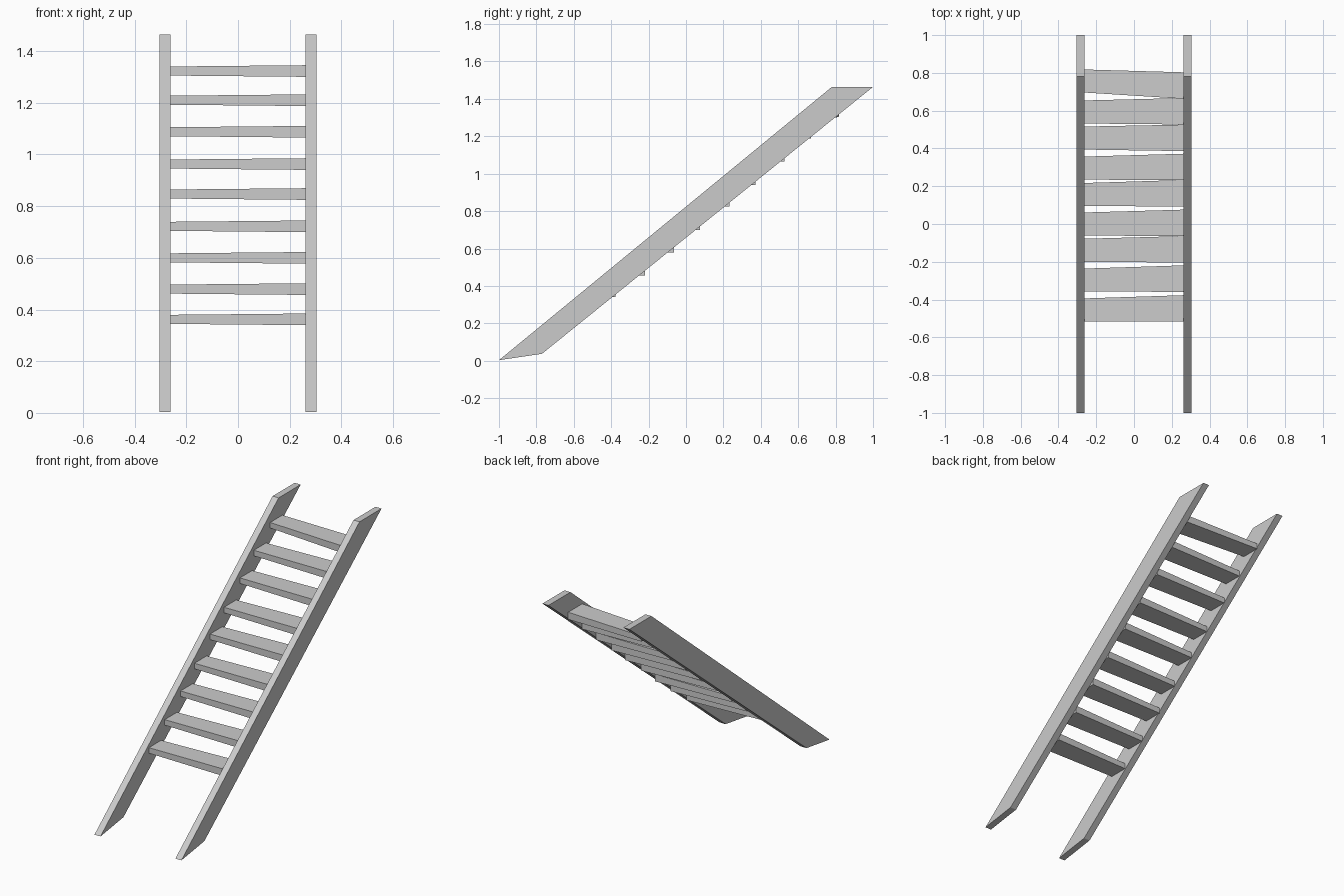
import bpy, bmesh

if "Cube" in bpy.data.objects:
    bpy.data.objects.remove(bpy.data.objects["Cube"])

INNER, OUTER = 0.262, 0.304


def loft(name, xa, sec_a, xb, sec_b):
    """Solid between two (y, z) profiles placed at x = xa and x = xb."""
    bm = bmesh.new()
    a = [bm.verts.new((xa, y, z)) for y, z in sec_a]
    b = [bm.verts.new((xb, y, z)) for y, z in sec_b]
    bm.faces.new(a)
    bm.faces.new(b[::-1])
    for i in range(len(a)):
        j = (i + 1) % len(a)
        bm.faces.new((a[j], a[i], b[i], b[j]))
    bmesh.ops.recalc_face_normals(bm, faces=bm.faces)
    mesh = bpy.data.meshes.new(name)
    bm.to_mesh(mesh)
    bm.free()
    obj = bpy.data.objects.new(name, mesh)
    bpy.context.collection.objects.link(obj)
    return obj


def section(y, z, depth, height):
    d, h = depth / 2, height / 2
    return [(y - d, z - h), (y + d, z - h), (y + d, z + h), (y - d, z + h)]


# Slanted side rails with angled feet and level tops
rail = [(-1, 0.003), (-0.77, 0.037), (1, 1.464), (0.78, 1.464)]
for side, s in (("left", -1), ("right", 1)):
    loft(f"{side}_rail", s * INNER, rail, s * OUTER, rail)

# Hand-cut treads, a little thicker and deeper at the right end:
# (y centre left, y centre right, z centre)
treads = [
    (-0.455, -0.447, 0.362), (-0.297, -0.289, 0.479), (-0.139, -0.134, 0.600),
    (0.000, 0.006, 0.722), (0.156, 0.163, 0.847), (0.296, 0.302, 0.963),
    (0.455, 0.456, 1.088), (0.593, 0.597, 1.210), (0.757, 0.733, 1.323),
]
for i, (yl, yr, z) in enumerate(treads, 1):
    loft(f"tread_{i}", -INNER, section(yl, z, 0.122, 0.035),
         INNER, section(yr, z, 0.14, 0.045))
